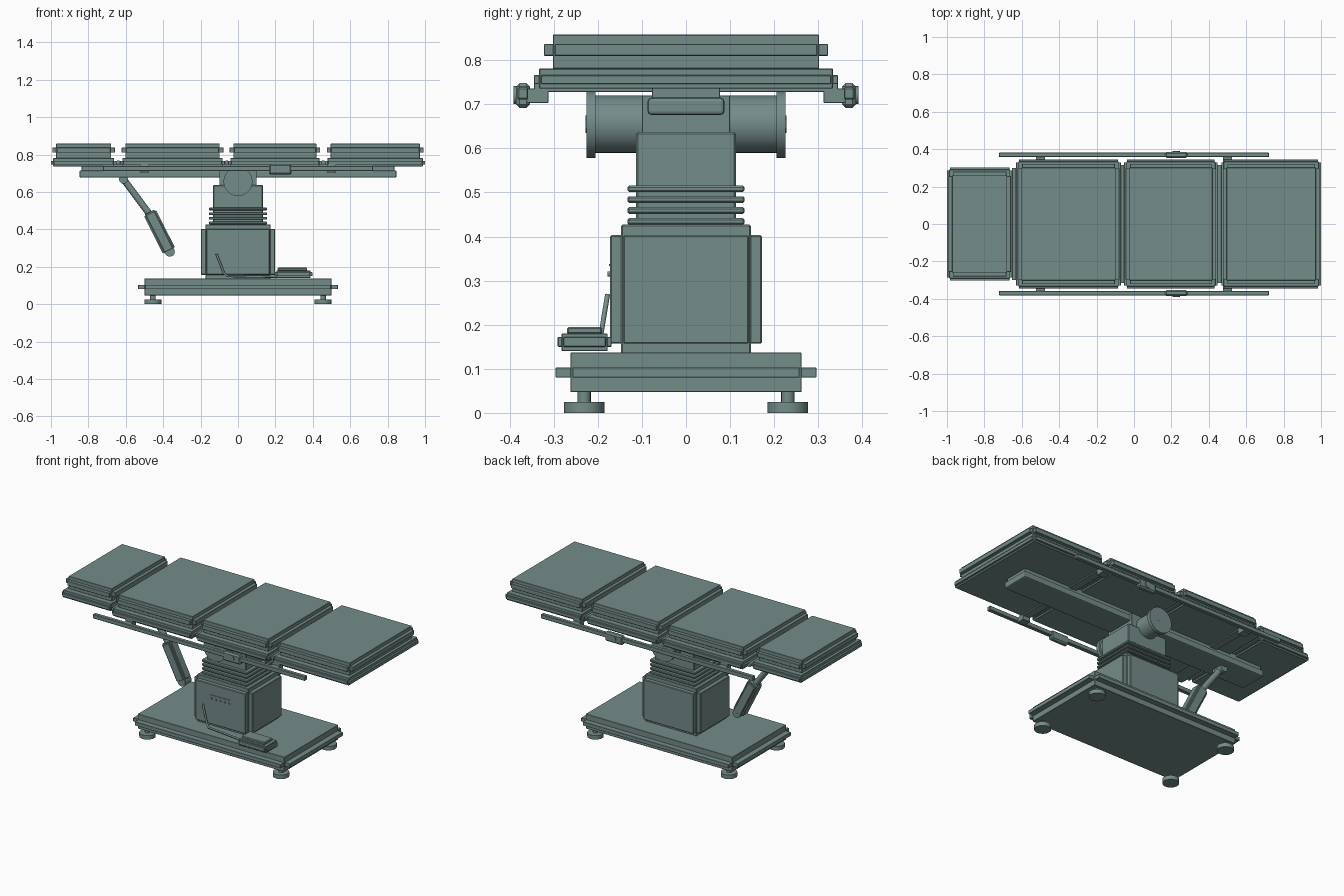
import bpy, math
from mathutils import Vector

if "Cube" in bpy.data.objects:
    bpy.data.objects.remove(bpy.data.objects["Cube"])

# One painted grey-green finish for everything
paint = bpy.data.materials.new("grey_green_paint")
paint.diffuse_color = (0.09, 0.135, 0.13, 1)
paint.use_nodes = True
paint.node_tree.nodes["Principled BSDF"].inputs["Base Color"].default_value = paint.diffuse_color
paint.diffuse_color = (0.175, 0.265, 0.255, 1)
paint.use_nodes = True
paint.node_tree.nodes["Principled BSDF"].inputs["Base Color"].default_value = paint.diffuse_color


def finish(ob, name, bevel=0.0, segs=2):
    ob.name = name
    ob.data.materials.append(paint)
    if bevel:
        m = ob.modifiers.new("bevel", 'BEVEL')
        m.width, m.segments, m.limit_method = bevel, segs, 'ANGLE'
    return ob


def box(name, x0, x1, y0, y1, z0, z1, bevel=0.0015, segs=1):
    bpy.ops.mesh.primitive_cube_add(size=1, location=((x0 + x1) / 2, (y0 + y1) / 2, (z0 + z1) / 2))
    ob = bpy.context.object
    ob.scale = (x1 - x0, y1 - y0, z1 - z0)
    bpy.ops.object.transform_apply(location=False, rotation=False, scale=True)
    return finish(ob, name, bevel, segs)


def banded_box(name, x0, x1, y0, y1, z0, z1, out, b0, b1, bevel=0.0015):
    """Box with a raised strip on each side, open at the corners."""
    box(name, x0, x1, y0, y1, z0, z1, bevel)
    e = 0.004
    box(name + "_end_strip", x0 - out, x1 + out, y0 + e, y1 - e, b0, b1, bevel)
    box(name + "_side_strip", x0 + e, x1 - e, y0 - out, y1 + out, b0, b1, bevel)


def rod(name, a, b, r, verts=32, bevel=0.0):
    a, b = Vector(a), Vector(b)
    d = b - a
    bpy.ops.mesh.primitive_cylinder_add(vertices=verts, radius=r, depth=d.length, location=(a + b) / 2,
                                        rotation=d.to_track_quat('Z', 'Y').to_euler())
    ob = bpy.context.object
    finish(ob, name, bevel)
    bpy.ops.object.shade_smooth_by_angle(angle=math.radians(35))
    return ob


# Base slab with bumper strips, and levelling feet
banded_box("base", -0.5, 0.5, -0.262, 0.262, 0.047, 0.137, 0.034, 0.08, 0.103)
for x in (-0.455, 0.455):
    for y in (-0.231, 0.231):
        rod("foot_pad", (x, y, 0), (x, y, 0.025), 0.046)
        rod("foot_stem", (x, y, 0.02), (x, y, 0.05), 0.015, 16)

# Column housing with cover panels on all four sides
banded_box("column", -0.174, 0.174, -0.147, 0.147, 0.13, 0.427, 0.025, 0.157, 0.403, 0.003)

# Bellows and telescoping neck
box("neck", -0.133, 0.133, -0.113, 0.113, 0.42, 0.637, 0.004)
for i in range(4):
    z = 0.427 + i * 0.0246
    box("bellows_ring", -0.156, 0.156, -0.133, 0.133, z, z + 0.015, 0.004)

# Control buttons on the front cover
box("control_strip", -0.07, 0.07, -0.175, -0.17, 0.333, 0.338, 0)
for i in range(5):
    x = -0.06 + i * 0.03
    rod("control_button", (x, -0.17, 0.315), (x, -0.178, 0.315), 0.006, 12)

# Tilt trunnion across the column
rod("trunnion", (0, -0.21, 0.655), (0, 0.21, 0.655), 0.065, 48)
for s in (-1, 1):
    rod("trunnion_flange", (0, s * 0.205, 0.655), (0, s * 0.226, 0.655), 0.077, 48)
    rod("trunnion_bolt", (0, s * 0.22, 0.655), (0, s * 0.228, 0.655), 0.02, 6)
box("trunnion_block", -0.1, 0.1, -0.1, 0.1, 0.63, 0.72)

# Long beam and cross bars under the top
box("beam", -0.836, 0.836, -0.077, 0.077, 0.677, 0.748)
box("beam_flange", -0.848, 0.848, -0.087, 0.087, 0.676, 0.715, 0.008, 2)
for x in (-0.5, 0.5):
    box("cross_bar", x - 0.025, x + 0.025, -0.345, 0.345, 0.728, 0.75)

# Side rails with brackets and sliding clamps
for s in (-1, 1):
    y0, y1 = sorted((s * 0.358, s * 0.382))
    box("side_rail", -0.722, 0.722, y0, y1, 0.711, 0.738, 0.003)
    for x in (-0.5, 0.5):
        y0, y1 = sorted((s * 0.312, s * 0.362))
        box("rail_bracket", x - 0.025, x + 0.025, y0, y1, 0.703, 0.736)
    y0, y1 = sorted((s * 0.354, s * 0.386))
    box("rail_clamp", 0.165, 0.285, y0, y1, 0.692, 0.748, 0.008)
    rod("clamp_knob", (0.225, s * 0.38, 0.721), (0.225, s * 0.391, 0.721), 0.02, 16)

# Four table sections: plate with edge strips, cushion with piping
# (plate x range, plate half width)
sections = [(-1.0, -0.65, 0.303), (-0.63, -0.07, 0.345), (-0.053, 0.447, 0.345), (0.467, 1.0, 0.345)]
for a, b, w in sections:
    p = 0.012
    banded_box("section_plate", a + p, b - p, -w + p, w - p, 0.736, 0.781, p, 0.746, 0.766)
    c, cw = 0.028, w - 0.043
    banded_box("cushion", a + c, b - c, -cw, cw, 0.781, 0.858, 0.02, 0.81, 0.837)
for x in (-0.64, -0.061, 0.457):
    w = 0.3 if x < -0.5 else 0.315
    rod("hinge", (x, -w, 0.757), (x, w, 0.757), 0.012, 16)

# Support strut under the head end
rod("strut_pivot", (-0.612, -0.035, 0.668), (-0.612, 0.035, 0.668), 0.024, 24)
rod("strut_rod", (-0.612, 0, 0.668), (-0.45, 0, 0.45), 0.018, 16)
a, b = Vector((-0.473, 0, 0.492)), Vector((-0.367, 0, 0.282))
body = banded_box("strut_body", -0.028, 0.028, -0.028, 0.028, -0.118, 0.118, 0.008, -0.11, 0.11)
for ob in [o for o in bpy.data.objects if o.name.startswith("strut_body")]:
    ob.location = (a + b) / 2
    ob.rotation_euler = (0, math.atan2(b.x - a.x, b.z - a.z), 0)
rod("strut_foot", (-0.364, -0.03, 0.28), (-0.364, 0.03, 0.28), 0.026, 24)

# Foot pedal and its cable
banded_box("pedal_body", 0.205, 0.388, -0.282, -0.178, 0.14, 0.18, 0.009, 0.15, 0.172)
box("pedal_plate", 0.212, 0.37, -0.27, -0.19, 0.178, 0.195, 0.004)
cu = bpy.data.curves.new("pedal_cable", 'CURVE')
cu.dimensions = '3D'
cu.bevel_depth, cu.bevel_resolution = 0.006, 2
cu.use_fill_caps = True
cu.materials.append(paint)
pts = [(-0.115, -0.178, 0.268), (-0.075, -0.195, 0.165), (-0.055, -0.205, 0.15), (0.21, -0.232, 0.146)]
sp = cu.splines.new('POLY')
sp.points.add(len(pts) - 1)
for p, co in zip(sp.points, pts):
    p.co = (*co, 1)
bpy.context.collection.objects.link(bpy.data.objects.new("pedal_cable", cu))
